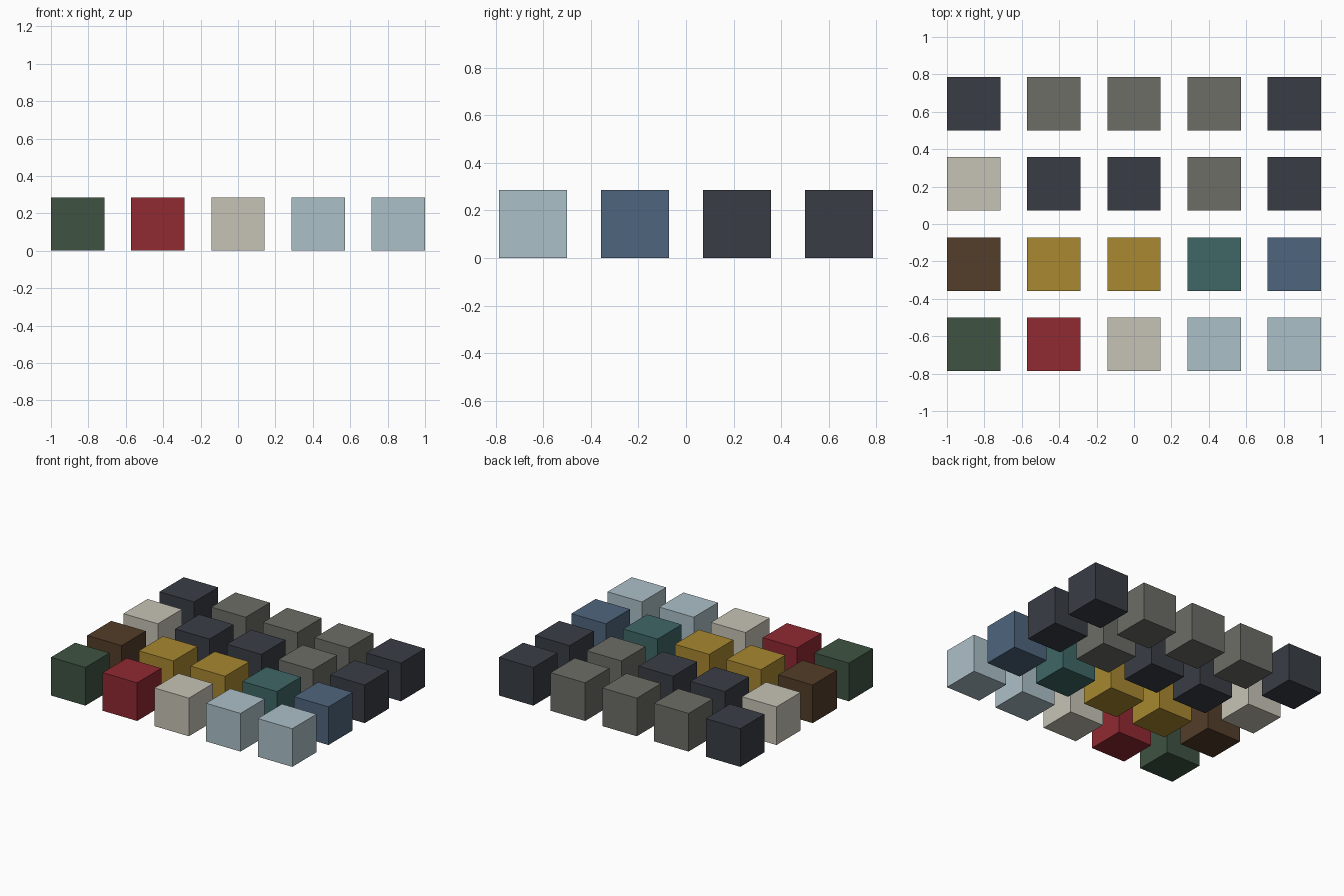
import bpy

default = bpy.data.objects.get("Cube")
if default:
    bpy.data.objects.remove(default, do_unlink=True)

SIDE = 2 / 7          # edge of one block
PITCH = SIDE * 1.5    # spacing between block centres


def linear(hex_code):
    """Convert a hex display colour to linear RGBA."""
    rgb = [int(hex_code[i:i + 2], 16) / 255 for i in (0, 2, 4)]
    return [c / 12.92 if c <= 0.04045 else ((c + 0.055) / 1.055) ** 2.4 for c in rgb] + [1.0]


def make_material(name, hex_code):
    mat = bpy.data.materials.new(name)
    mat.use_nodes = True
    colour = linear(hex_code)
    mat.diffuse_color = colour
    mat.node_tree.nodes["Principled BSDF"].inputs["Base Color"].default_value = colour
    return mat


palette = {
    "charcoal": "393d45", "stone_grey": "6c6d66", "bone": "c6c3b6",
    "brown": "533d29", "gold": "a88830", "teal": "3e6766",
    "slate_blue": "4e657d", "dark_green": "3e5343", "red": "902932",
    "pale_blue": "acc0c8",
}
materials = {name: make_material(name, code) for name, code in palette.items()}

# Rows run from front to back, each from right (-x) to left (+x)
layout = [
    "dark_green red bone pale_blue pale_blue",
    "brown gold gold teal slate_blue",
    "bone charcoal charcoal stone_grey charcoal",
    "charcoal stone_grey stone_grey stone_grey charcoal",
]

# One block per grid cell
for row, line in enumerate(layout):
    names = line.split()
    for column, colour in enumerate(names):
        x = (column - (len(names) - 1) / 2) * PITCH
        y = (row - (len(layout) - 1) / 2) * PITCH
        bpy.ops.mesh.primitive_cube_add(size=SIDE, location=(x, y, SIDE / 2))
        block = bpy.context.object
        block.name = f"{colour}_block_row{row + 1}_column{column + 1}"
        block.data.materials.append(materials[colour])
